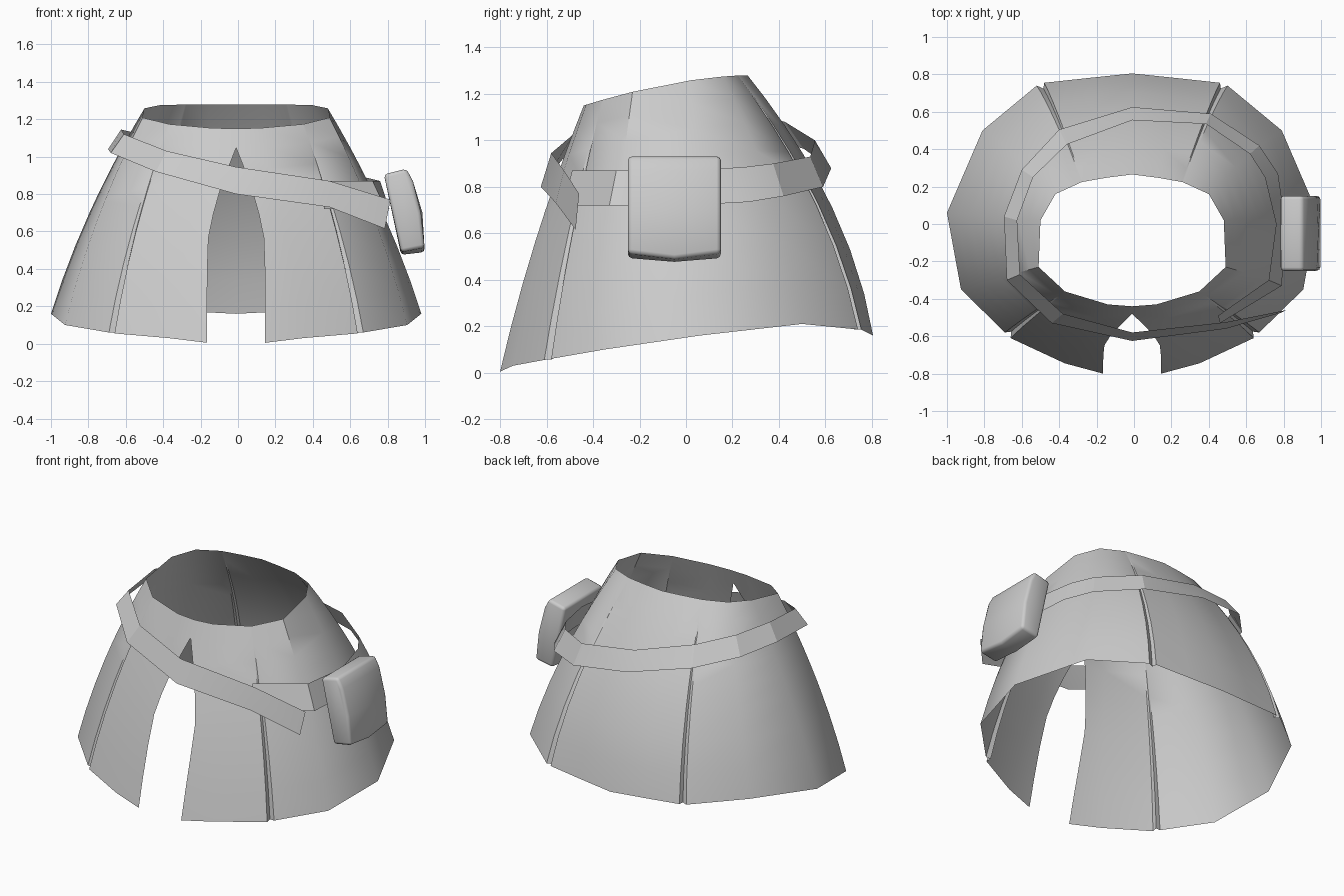
import bpy, bmesh, math
from mathutils import Vector

cube = bpy.data.objects.get("Cube")
if cube:
    bpy.data.objects.remove(cube, do_unlink=True)

grey = bpy.data.materials.new("plain grey")
grey.use_nodes = True
grey.diffuse_color = (0.6, 0.6, 0.6, 1)
grey.node_tree.nodes["Principled BSDF"].inputs["Base Color"].default_value = (0.6, 0.6, 0.6, 1)


def make_object(name, bm, angle):
    mesh = bpy.data.meshes.new(name)
    bm.to_mesh(mesh)
    bm.free()
    obj = bpy.data.objects.new(name, mesh)
    bpy.context.collection.objects.link(obj)
    mesh.materials.append(grey)
    bpy.ops.object.select_all(action='DESELECT')
    obj.select_set(True)
    bpy.context.view_layer.objects.active = obj
    bpy.ops.object.shade_smooth_by_angle(angle=math.radians(angle))
    return obj


def sheet(columns):
    """Surface from columns of points, each listed from bottom to top."""
    bm = bmesh.new()
    grid = [[bm.verts.new(p) for p in col] for col in columns]
    for a, b in zip(grid, grid[1:]):
        for i in range(len(a) - 1):
            bm.faces.new((a[i], a[i + 1], b[i + 1], b[i]))
    bmesh.ops.remove_doubles(bm, verts=bm.verts, dist=0.0005)
    return bm


# Skirt: half ring from back to front, (hem point, waist x and y, groove depth)
LEVELS = [0, 0.16, 0.33, 0.49, 0.6, 0.7, 0.81, 0.91, 1]
GAP = [0.155, 0.155, 0.154, 0.148, 0.122, 0.09, 0.045, 0, 0]
HALF = [
    ((0, 0.805, 0.16), (0, 0.265), 0),
    ((0.24, 0.78, 0.172), (0.14, 0.247), 0),
    ((0.47, 0.755, 0.185), (0.265, 0.225), 0),
    ((0.488, 0.745, 0.185), (0.268, 0.224), 0.025),   # back seam
    ((0.51, 0.74, 0.186), (0.272, 0.223), 0),
    ((0.80, 0.50, 0.21), (0.41, 0.16), 0),
    ((0.99, 0.06, 0.16), (0.49, 0.02), 0),
    ((0.915, -0.35, 0.10), (0.50, -0.23), 0),
    ((0.68, -0.58, 0.06), (0.362, -0.358), 0),
    ((0.665, -0.592, 0.058), (0.36, -0.36), 0.025),   # front seam
    ((0.65, -0.61, 0.055), (0.355, -0.362), 0),
    ((0.36, -0.745, 0.03), (0.13, -0.43), 0),
    ((0.155, -0.80, 0.005), (0, -0.44), 0),
]


def waist_z(y):
    """Height of the slanted waist edge."""
    rest = max(0.0, (0.265 - y) / 0.705)
    return 1.28 - 0.13 * rest ** 1.7


columns = []
for hem, (wx, wy), groove in HALF:
    a, b = Vector(hem), Vector((wx, wy, waist_z(wy)))
    d = Vector((a.x, a.y, 0)).normalized()
    col = []
    for t in LEVELS:
        p = a.lerp(b, t)
        bulge = 4 * t * (1 - t)
        p.x += 0.04 * d.x * bulge
        p.y += (0.09 if d.y > 0 else 0.025) * d.y * bulge
        col.append(p - d * groove * (1 - t))
    columns.append(col)
# Front opening narrows to a point below the waist
for p, half_width in zip(columns[-1], GAP):
    p.x = half_width

bm = sheet(columns)
bmesh.ops.mirror(bm, geom=bm.verts[:] + bm.edges[:] + bm.faces[:],
                 axis='X', merge_dist=0.0005)
bm.normal_update()
inward = [f for f in bm.faces if f.normal.xy.dot(f.calc_center_median().xy) < 0]
bmesh.ops.reverse_faces(bm, faces=inward)
skirt = make_object("skirt", bm, 40)
skirt.location.x = -0.01

# Belt: one strip from its loose tip round the back to the overlapped end,
# each entry is (lower edge, upper edge)
BELT = [
    ((0.785, -0.475, 0.615), (0.815, -0.46, 0.77)),
    ((0.49, -0.56, 0.73), (0.49, -0.525, 0.87)),
    ((-0.01, -0.625, 0.80), (-0.01, -0.58, 0.945)),
    ((-0.44, -0.53, 0.92), (-0.38, -0.48, 1.03)),
    ((-0.68, -0.30, 1.02), (-0.61, -0.27, 1.12)),
    ((-0.695, 0.04, 1.04), (-0.625, 0.02, 1.145)),
    ((-0.60, 0.29, 1.01), (-0.54, 0.25, 1.125)),
    ((-0.40, 0.505, 0.965), (-0.36, 0.425, 1.08)),
    ((-0.01, 0.625, 0.88), (-0.01, 0.555, 1.0)),
    ((0.41, 0.59, 0.80), (0.385, 0.535, 0.93)),
    ((0.67, 0.42, 0.76), (0.62, 0.375, 0.90)),
    ((0.77, 0.27, 0.735), (0.70, 0.25, 0.885)),
    ((0.81, 0.0, 0.72), (0.76, 0.0, 0.87)),
    ((0.79, -0.33, 0.72), (0.72, -0.30, 0.87)),
    ((0.46, -0.53, 0.72), (0.45, -0.49, 0.87)),
]
make_object("belt", sheet(BELT), 20)

# Pouch: tilted side profile (x, z) swept across y, fuller in the middle
PROFILE = [(0.78, 0.905), (0.90, 0.935), (0.935, 0.87), (0.978, 0.70),
           (0.998, 0.515), (0.872, 0.49)]
SWELL = [(0, 0), (0, 0), (0, 0), (0.008, 0), (0, -0.025), (0, -0.015)]
bm = bmesh.new()
rings = [[bm.verts.new((x + dx * full, y, z + dz * full))
          for (x, z), (dx, dz) in zip(PROFILE, SWELL)]
         for y, full in ((-0.25, 0), (-0.05, 1), (0.15, 0))]
n = len(PROFILE)
for a, b in zip(rings, rings[1:]):
    for i in range(n):
        bm.faces.new((a[i], a[(i + 1) % n], b[(i + 1) % n], b[i]))
bm.faces.new(rings[0])
bm.faces.new(rings[-1])
bmesh.ops.recalc_face_normals(bm, faces=bm.faces)
pouch = make_object("pouch", bm, 100)
bevel = pouch.modifiers.new("soft edges", 'BEVEL')
bevel.width = 0.018
bevel.segments = 2
bevel.limit_method = 'ANGLE'
bevel.angle_limit = math.radians(35)
